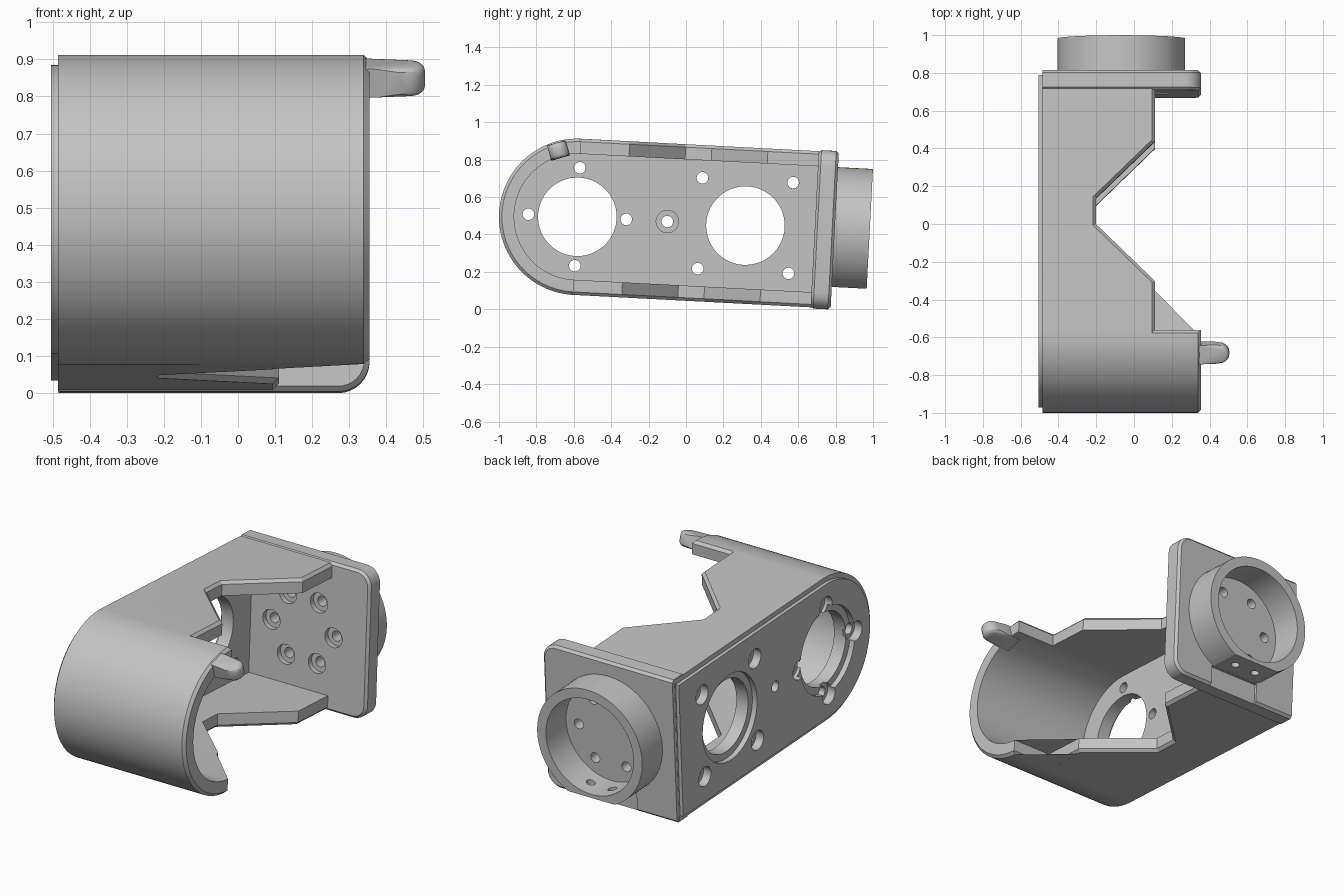
import bpy, bmesh, math
from mathutils import Matrix, Vector

if "Cube" in bpy.data.objects:
    bpy.data.objects.remove(bpy.data.objects["Cube"])

R, RIN = 0.418, 0.337            # outer and inner radius of the rounded end
FLOOR, BASE, RIM = -0.40, -0.485, 0.355
P0, P1, RP = 1.272, 1.379, 0.424  # mounting plate range along the length, half height
CX = -0.067                      # collar centre
POSE = Matrix.Translation((0, -0.582, 0.4945)) @ Matrix.Rotation(math.radians(-3), 4, 'X')

grey = bpy.data.materials.new("grey")
grey.diffuse_color = (0.55, 0.55, 0.55, 1)
grey.use_nodes = True
grey.node_tree.nodes["Principled BSDF"].inputs["Base Color"].default_value = grey.diffuse_color


def make(name, bm):
    bmesh.ops.recalc_face_normals(bm, faces=bm.faces)
    me = bpy.data.meshes.new(name)
    bm.to_mesh(me)
    bm.free()
    ob = bpy.data.objects.new(name, me)
    bpy.context.collection.objects.link(ob)
    return ob


def prism(name, pts, push):
    """Extrude a closed outline of 3D points along a vector."""
    bm = bmesh.new()
    f = bm.faces.new([bm.verts.new(p) for p in pts])
    g = bmesh.ops.extrude_face_region(bm, geom=[f])
    bmesh.ops.translate(bm, vec=push, verts=[v for v in g['geom'] if isinstance(v, bmesh.types.BMVert)])
    return make(name, bm)


def box(name, lo, hi):
    return prism(name, [(lo[0], lo[1], lo[2]), (hi[0], lo[1], lo[2]), (hi[0], hi[1], lo[2]), (lo[0], hi[1], lo[2])],
                 (0, 0, hi[2] - lo[2]))


def lathe(name, axis, profile, a, b, n=24):
    """Stepped round solid along an axis; profile holds (position, radius) pairs."""
    bm = bmesh.new()
    rings = []
    for p, r in profile:
        ring = []
        for i in range(n):
            t = 2 * math.pi * i / n + 0.07
            u, v = a + r * math.cos(t), b + r * math.sin(t)
            ring.append(bm.verts.new({'X': (p, u, v), 'Y': (u, p, v), 'Z': (u, v, p)}[axis]))
        rings.append(ring)
    for q, s in zip(rings, rings[1:]):
        for i in range(n):
            bm.faces.new((q[i], q[(i + 1) % n], s[(i + 1) % n], s[i]))
    bm.faces.new(rings[0])
    bm.faces.new(rings[-1])
    return make(name, bm)


def size(me):
    return sum(max(v.co[k] for v in me.vertices) - min(v.co[k] for v in me.vertices) for k in range(3))


def combine(ob, others, op='DIFFERENCE'):
    for o in others:
        for solver in ('EXACT', 'MANIFOLD'):
            m = ob.modifiers.new("bool", 'BOOLEAN')
            m.operation, m.object, m.solver = op, o, solver
            me = bpy.data.meshes.new_from_object(ob.evaluated_get(bpy.context.evaluated_depsgraph_get()))
            ob.modifiers.clear()
            # accept only a cut that leaves the outer size sane
            if len(me.vertices) and (op == 'UNION' or size(me) < size(ob.data) + 1e-3):
                ob.data = me
                break
        bpy.data.objects.remove(o)


def bevel(ob, width, segs, test):
    bm = bmesh.new()
    bm.from_mesh(ob.data)
    bmesh.ops.remove_doubles(bm, verts=bm.verts, dist=1e-4)
    bmesh.ops.dissolve_limit(bm, angle_limit=0.01, verts=bm.verts, edges=bm.edges)
    bm.normal_update()
    es = [e for e in bm.edges if len(e.link_faces) == 2 and e.calc_face_angle() > 0.6 and test(e)]
    bmesh.ops.bevel(bm, geom=es, offset=width, segments=segs, profile=0.5, affect='EDGES', clamp_overlap=False)
    bm.to_mesh(ob.data)
    bm.free()


def capsule(x, r, end, n=48):
    arc = [(x, r * math.cos(t), r * math.sin(t)) for t in (math.pi * (0.5 + i / n) for i in range(n + 1))]
    return arc + [(x, end, -r), (x, end, r)]


def on_skin(v):
    reach = math.hypot(v.co.y, v.co.z) if v.co.y < 0 else abs(v.co.z)
    return reach > R - 0.006 and v.co.x > -0.25


# U-shaped housing with a notch through the long walls
body = prism("housing", capsule(BASE, R, P1 - 0.02), (RIM - BASE, 0, 0))
cavity = prism("cavity", capsule(FLOOR, RIN, P0 + 0.01), (1.5, 0, 0))
outline = [(0, 0.6), (0, 0.11), (0.26, 0.11), (0.56, -0.2), (0.70, -0.2), (1.0, 0.11), (1.5, 0.11), (1.5, 0.6)]
notch = prism("notch", [(x, y, -0.6) for y, x in outline], (0, 0, 1.2))
combine(body, [cavity, notch])
bevel(body, 0.016, 1, lambda e: all(on_skin(v) for v in e.verts) and min(v.co.y for v in e.verts) < 1.2)

# Side panel raised from the housing floor
panel = prism("side_panel", capsule(-0.505, R - 0.028, P1 - 0.028), (0.05, 0, 0))

# Mounting plate with two rounded corners
r = 0.085
corner = [(RIM - r + r * math.cos(t), P0, RP - r + r * math.sin(t)) for t in (math.pi / 2 * i / 8 for i in range(9))]
pts = corner + [(BASE + 0.001, P0, RP), (BASE + 0.001, P0, -RP)] + [(x, y, -z) for x, y, z in reversed(corner)]
plate = prism("mounting_plate", pts, (0, P1 - P0, 0))
bevel(plate, 0.014, 1, lambda e: abs(e.verts[0].co.y - e.verts[1].co.y) < 1e-4
      and max(v.co.x for v in e.verts) > BASE + 0.01)

# Open collar with a flat underside
collar = lathe("collar", 'Y', [(P1 - 0.03, 0.338), (1.566, 0.338)], CX, 0, 96)
combine(collar, [box("flat", (-1, 1, -0.6), (1, 2, -0.303))])
combine(body, [plate, panel, collar], 'UNION')

# Collar bore, shallow relief below it and small cross holes
cuts = [lathe("bore", 'Y', [(P1 + 0.001, 0.282), (1.7, 0.282)], CX, 0, 96),
        box("relief", (CX - 0.16, P1 - 0.015, -0.6), (CX + 0.16, 1.5, -0.304))]
for s in (-1, 1):
    cuts.append(lathe("cross_hole", 'Z', [(-0.5, 0.024), (-0.1, 0.024)], CX + s * 0.07, 1.47, 20))

# Ring of six recessed screw holes in the plate
for i in range(6):
    a = math.pi / 3 * i
    cuts.append(lathe("plate_screw", 'Y', [(1.1, 0.056), (P0 + 0.03, 0.056), (P0 + 0.03, 0.029), (1.5, 0.029)],
                      CX + 0.2 * math.cos(a), 0.2 * math.sin(a)))

# Two large openings, each with a stepped recess and four recessed screw holes
for cy, offs in ((0.001, [(0.262, 0), (-0.262, 0), (0, 0.262), (0, -0.262)]),
                 (0.901, [(a, b) for a in (-0.243, 0.243) for b in (-0.243, 0.243)])):
    cuts.append(lathe("opening", 'X', [(-0.7, 0.25), (-0.475, 0.25), (-0.475, 0.21), (-0.2, 0.21)], cy, 0, 64))
    for a, b in offs:
        cuts.append(lathe("side_screw", 'X', [(-0.7, 0.056), (-0.457, 0.056), (-0.457, 0.031), (-0.2, 0.031)],
                          cy + a, b))
cuts.append(lathe("centre_hole", 'X', [(-0.7, 0.031), (FLOOR - 0.025, 0.031), (FLOOR - 0.025, 0.06), (-0.2, 0.06)],
                  0.483, 0))
combine(body, cuts)

# Round-ended locating tab standing out of the curved rim
w = 0.052
end = [(0.505 - w + w * math.cos(t), w * math.sin(t), 0.326) for t in (math.pi * (i / 12 - 0.5) for i in range(13))]
tab = prism("locating_tab", end + [(0.30, w, 0.326), (0.30, -w, 0.326)], (0, 0, 0.085))
bevel(tab, 0.024, 3, lambda e: abs(e.verts[0].co.z - e.verts[1].co.z) < 1e-4 and all(v.co.x > 0.45 for v in e.verts))
tab.data.transform(Matrix.Rotation(math.radians(18.7), 4, 'X'))

for ob in (body, tab):
    ob.data.materials.clear()
    ob.data.materials.append(grey)
    ob.data.transform(POSE)
    bpy.ops.object.select_all(action='DESELECT')
    ob.select_set(True)
    bpy.context.view_layer.objects.active = ob
    bpy.ops.object.shade_smooth_by_angle(angle=math.radians(30))
